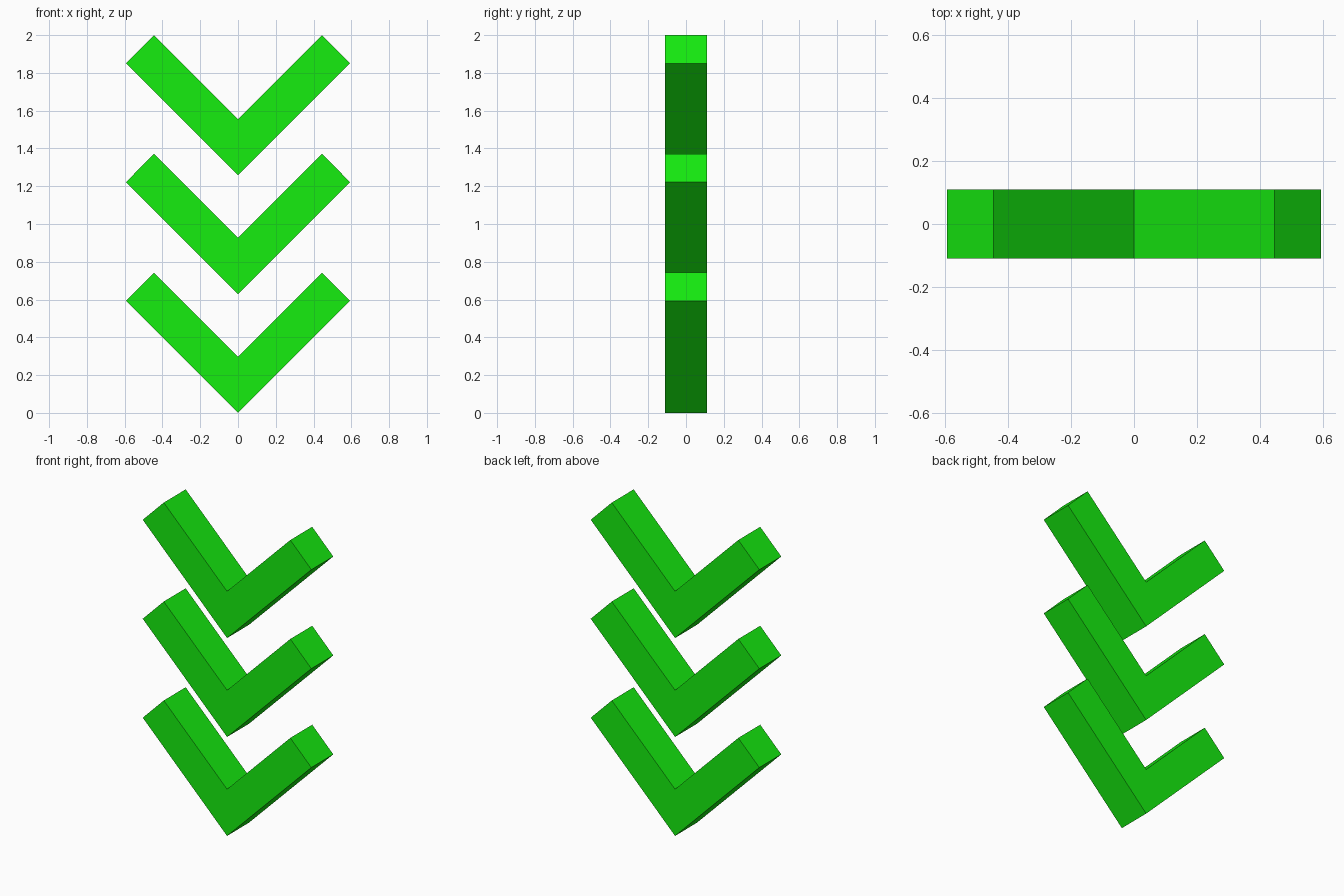
import bpy
import bmesh

if "Cube" in bpy.data.objects:
    bpy.data.objects.remove(bpy.data.objects["Cube"])

REACH, NOTCH, HEIGHT = 0.593, 0.297, 0.742   # outer corner, inner notch, arm top
HALF_DEPTH = 0.11
STEP = (2.0 - HEIGHT) / 2

green = bpy.data.materials.new("green")
green.diffuse_color = (0.008, 0.85, 0.005, 1)
green.use_nodes = True
green.node_tree.nodes["Principled BSDF"].inputs["Base Color"].default_value = green.diffuse_color


def chevron(name, z):
    """V-shaped profile extruded front to back."""
    tip = HEIGHT - NOTCH
    profile = [(0, 0), (REACH, REACH), (tip, HEIGHT), (0, NOTCH),
               (-tip, HEIGHT), (-REACH, REACH)]
    bm = bmesh.new()
    face = bm.faces.new([bm.verts.new((x, -HALF_DEPTH, h)) for x, h in profile])
    ext = bmesh.ops.extrude_face_region(bm, geom=[face], use_keep_orig=True)
    verts = [g for g in ext["geom"] if isinstance(g, bmesh.types.BMVert)]
    bmesh.ops.translate(bm, verts=verts, vec=(0, 2 * HALF_DEPTH, 0))
    bmesh.ops.recalc_face_normals(bm, faces=bm.faces)
    mesh = bpy.data.meshes.new(name)
    bm.to_mesh(mesh)
    bm.free()
    mesh.materials.append(green)
    obj = bpy.data.objects.new(name, mesh)
    obj.location.z = z
    bpy.context.collection.objects.link(obj)


# Three stacked chevrons
for i, level in enumerate(("lower", "middle", "upper")):
    chevron(f"{level}_chevron", i * STEP)
